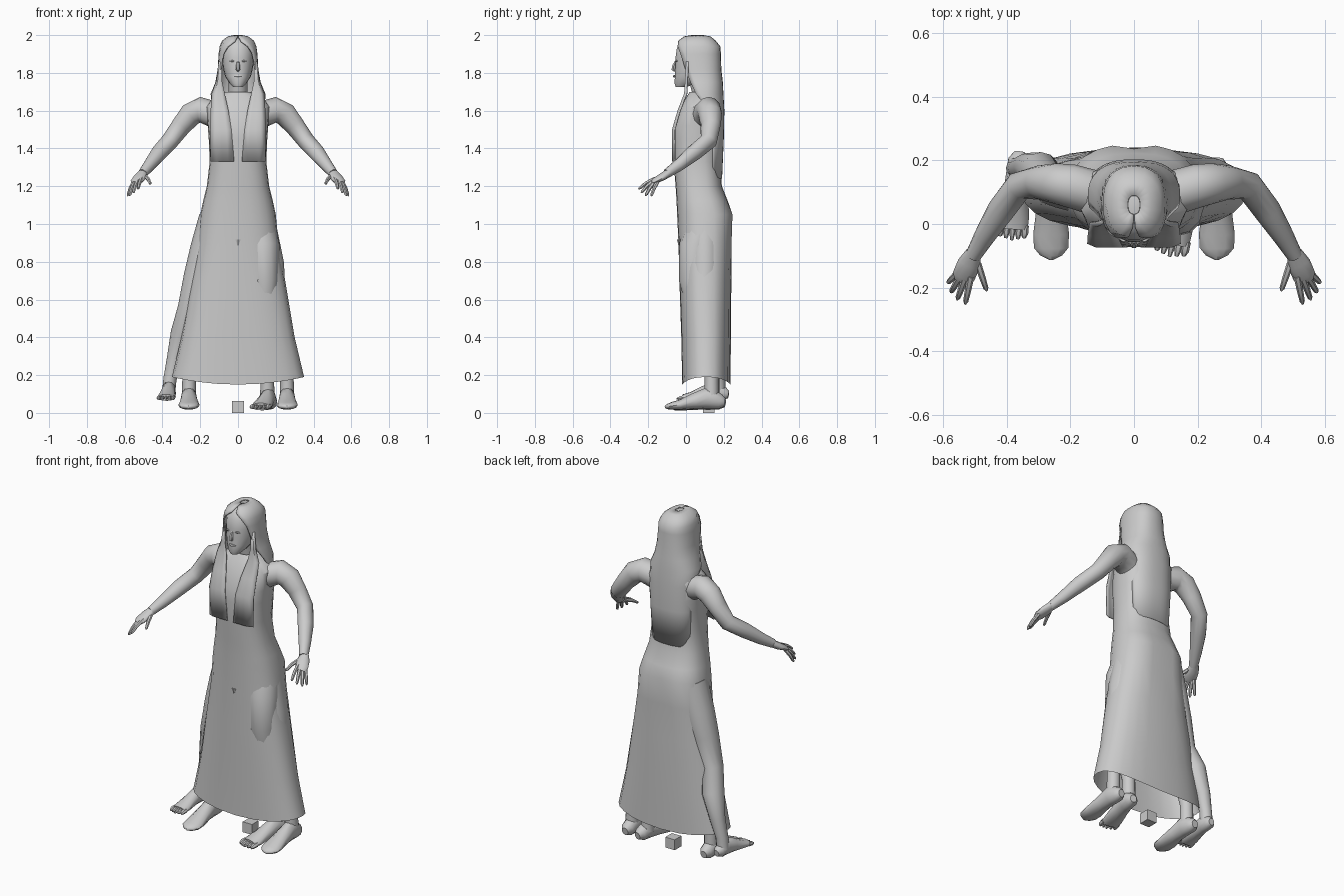
import bpy, bmesh
from math import sin, cos, pi, radians
from mathutils import Vector, Matrix


def skin(name, rings, closed=True, cap=True, angle=35):
    """Bridge a list of point rings into one mesh object."""
    bm = bmesh.new()
    vr = [[bm.verts.new(p) for p in r] for r in rings]
    n = len(vr[0])
    for a, b in zip(vr, vr[1:]):
        for i in range(n if closed else n - 1):
            j = (i + 1) % n
            bm.faces.new((a[i], a[j], b[j], b[i]))
    if cap:
        bm.faces.new(vr[0])
        bm.faces.new(vr[-1])
    bmesh.ops.recalc_face_normals(bm, faces=bm.faces)
    me = bpy.data.meshes.new(name)
    bm.to_mesh(me)
    bm.free()
    ob = bpy.data.objects.new(name, me)
    bpy.context.collection.objects.link(ob)
    bpy.ops.object.select_all(action='DESELECT')
    ob.select_set(True)
    bpy.context.view_layer.objects.active = ob
    bpy.ops.object.shade_smooth_by_angle(angle=radians(angle))
    return ob


def power(v, e):
    return (1 if v >= 0 else -1) * abs(v) ** (2 / e)


def oval(z, rx, y0, y1, n=24, e=2.5):
    """Horizontal rounded section between y0 and y1."""
    cy, ry = (y0 + y1) / 2, (y1 - y0) / 2
    return [Vector((rx * power(cos(2 * pi * i / n), e),
                    cy + ry * power(sin(2 * pi * i / n), e), z)) for i in range(n)]


def limb(name, pts, n=10, M=Matrix()):
    """Tube through (x, y, z, side radius, other radius)."""
    P = [Vector(p[:3]) for p in pts]
    d = (P[-1] - P[0]).normalized()
    ref = Vector((0, 1, 0)) if abs(d.z) > 0.8 else Vector((0, 0, 1))
    rings = []
    for k, p in enumerate(pts):
        t = (P[min(k + 1, len(P) - 1)] - P[max(k - 1, 0)]).normalized()
        s = t.cross(ref).normalized()
        u = s.cross(t)
        rings.append([M @ (P[k] + s * p[3] * cos(2 * pi * i / n) + u * p[-1] * sin(2 * pi * i / n))
                      for i in range(n)])
    return skin(name, rings, angle=50)


# Long dress with torso, open at the hem, hem raised at the sides
profile = [(1.70, .06, .02, .15), (1.67, .13, 0, .17), (1.62, .17, -.03, .19),
           (1.52, .16, -.068, .2), (1.45, .155, -.073, .195), (1.33, .15, -.066, .18),
           (1.2, .165, -.055, .19), (1.12, .185, -.05, .222), (1.05, .2, -.047, .25),
           (.9, .215, -.04, .245), (.7, .25, -.035, .24), (.4, .30, -.025, .238),
           (.15, .35, -.02, .235)]
rings = [oval(*r) for r in profile]
for p in rings[-1]:
    p.z += .04 * (p.x / .35) ** 2
for r in rings[8:10]:                      # soft dip at the middle of the seat
    for p in r:
        if p.y > .2 and abs(p.x) < .04:
            p.y -= .014
dress = skin("dress", rings, cap=False)

# Neck and head
limb("neck", [(0, .1, 1.62, .06), (0, .08, 1.7, .05), (0, .06, 1.78, .05)])
head = [(1.725, .025, -.055, .0), (1.745, .045, -.062, .06), (1.78, .068, -.06, .12),
        (1.83, .08, -.058, .15), (1.88, .085, -.057, .165), (1.93, .085, -.05, .165),
        (1.97, .065, -.025, .135), (1.99, .03, .01, .1)]
skin("head", [oval(*r, n=18, e=2.2) for r in head])
limb("nose", [(0, -.055, 1.86, .006), (0, -.065, 1.835, .011), (0, -.066, 1.818, .012),
              (0, -.058, 1.81, .006)], 6)
limb("mouth", [(-.024, -.056, 1.782, .002), (0, -.062, 1.782, .008), (.024, -.056, 1.782, .002)], 6)
for s in (-1, 1):
    limb("eye", [(s * .018, -.052, 1.862, .002), (s * .033, -.052, 1.863, .007),
                 (s * .048, -.046, 1.862, .002)], 6)

# Long hair: a curved sheet wrapped around the back of the head (z, rx, ry, cy, half span)
rows = [(2.0, .02, .03, .06, 178), (1.993, .055, .07, .06, 178), (1.97, .085, .1, .058, 172),
        (1.94, .098, .12, .062, 150), (1.9, .103, .125, .06, 132), (1.82, .108, .12, .067, 122),
        (1.75, .12, .115, .08, 115), (1.69, .145, .11, .088, 105), (1.6, .145, .1, .103, 80),
        (1.45, .14, .092, .108, 72), (1.24, .13, .085, .106, 70)]
sheet = []
for z, rx, ry, cy, span in rows:
    ring = []
    for i in range(19):
        a = radians(span) * (i / 9 - 1)
        ring.append(Vector((rx * power(sin(a), 2.4), cy + ry * power(cos(a), 2.4), z)))
    sheet.append(ring)
hair = skin("hair", sheet, closed=False, cap=False)
sol = hair.modifiers.new("thickness", 'SOLIDIFY')
sol.thickness = .008

# Front hair locks lying on the chest (z, inner x, outer x, y)
locks = [(1.86, .085, .103, .0), (1.76, .085, .115, -.005), (1.69, .07, .14, -.01),
         (1.6, .05, .145, -.045), (1.5, .035, .147, -.074), (1.33, .02, .145, -.074)]
for s in (-1, 1):
    lock = skin("front_hair_lock",
                [[Vector((s * (a + (b - a) * i / 4), y + .012 * (i == 4), z)) for i in range(5)]
                 for z, a, b, y in locks], closed=False, cap=False)
    lock.modifiers.new("thickness", 'SOLIDIFY').thickness = .006

# Arms and hands, mirrored
fingers = [((.49, -.125, 1.252), (.462, -.21, 1.212)), ((.512, -.165, 1.24), (.53, -.252, 1.185)),
           ((.53, -.17, 1.23), (.555, -.238, 1.165)), ((.545, -.165, 1.225), (.575, -.215, 1.15)),
           ((.55, -.15, 1.225), (.585, -.185, 1.148))]
for s in (-1, 1):
    M = Matrix.Diagonal((s, 1, 1, 1))
    limb("arm", [(.13, .1, 1.58, .07), (.2, .12, 1.605, .068), (.25, .128, 1.58, .063),
                 (.3, .13, 1.52, .053), (.36, .12, 1.44, .046), (.42, .04, 1.375, .043),
                 (.47, -.04, 1.31, .033), (.505, -.1, 1.268, .025)], 12, M)
    limb("palm", [(.503, -.09, 1.272, .025, .022), (.518, -.125, 1.25, .036, .02),
                  (.535, -.165, 1.228, .036, .015), (.54, -.18, 1.218, .024, .009)], 10, M)
    for a, b in fingers:
        a, b = Vector(a), Vector(b)
        mid = a.lerp(b, .55) + Vector((0, 0, .006))
        limb("finger", [(*a, .011), (*mid, .010), (*a.lerp(b, .9), .008), (*b, .003)], 6, M)

# Feet: one outer pair under the hem and a second striding pair
foot = [(0, .205, .06, .02, .022), (0, .18, .064, .038, .04), (0, .12, .085, .042, .06),
        (0, .05, .068, .046, .044), (0, -.03, .048, .056, .027), (0, -.075, .042, .054, .02),
        (0, -.098, .038, .035, .014), (0, -.112, .036, .008, .006)]


def make_foot(x, y, z, turn=0, scale=1, toes=False):
    M = (Matrix.Translation((x, y, z)) @ Matrix.Rotation(radians(turn), 4, 'Z')
         @ Matrix.Scale(scale, 4))
    limb("foot", foot[:6] if toes else foot, 12, M)
    for i in range(5 if toes else 0):
        tx, r = -.044 + .022 * i, .011 + .0015 * abs(i - 2)
        tip = -.105 - .012 * (1 - abs(i - 2) / 2)
        limb("toe", [(tx, -.06, .043, r), (tx, -.09, .04, r), (tx, tip, .034, r * .5)], 6, M)


for s in (-1, 1):
    make_foot(s * .26, 0, -.005)
    limb("leg", [(s * .11, .1, 1.0, .09), (s * .16, .1, .78, .085), (s * .2, .1, .55, .055),
                 (s * .235, .125, .4, .056), (s * .258, .135, .2, .036),
                 (s * .26, .135, .08, .038)], 12, Matrix())
make_foot(.135, .01, -.008, -12, .98, True)
make_foot(-.375, .05, .045, -5, .86, True)
limb("striding_leg_right", [(.1, .1, 1.02, .09), (.13, .053, .88, .09), (.14, .04, .7, .077),
                            (.145, .06, .55, .055), (.15, .11, .38, .056), (.155, .14, .2, .036),
                            (.155, .14, .07, .038)], 12)
limb("striding_leg_left", [(-.11, .12, 1.02, .1), (-.165, .12, .86, .09), (-.21, .12, .72, .078),
                           (-.26, .12, .55, .06), (-.295, .165, .42, .062), (-.335, .18, .28, .043),
                           (-.36, .175, .18, .035), (-.367, .175, .11, .035)], 12)

# Small pointed ornament on the front of the dress
bpy.ops.mesh.primitive_cone_add(vertices=6, radius1=.002, radius2=.016, depth=.035,
                                location=(0, -.038, .9))
bpy.context.object.name = "dress_ornament"
bpy.context.object.scale.y = .6

# Cube on the floor between the feet
bpy.ops.mesh.primitive_cube_add(size=.062, location=(0, .12, .031))
bpy.context.object.name = "floor_cube"
